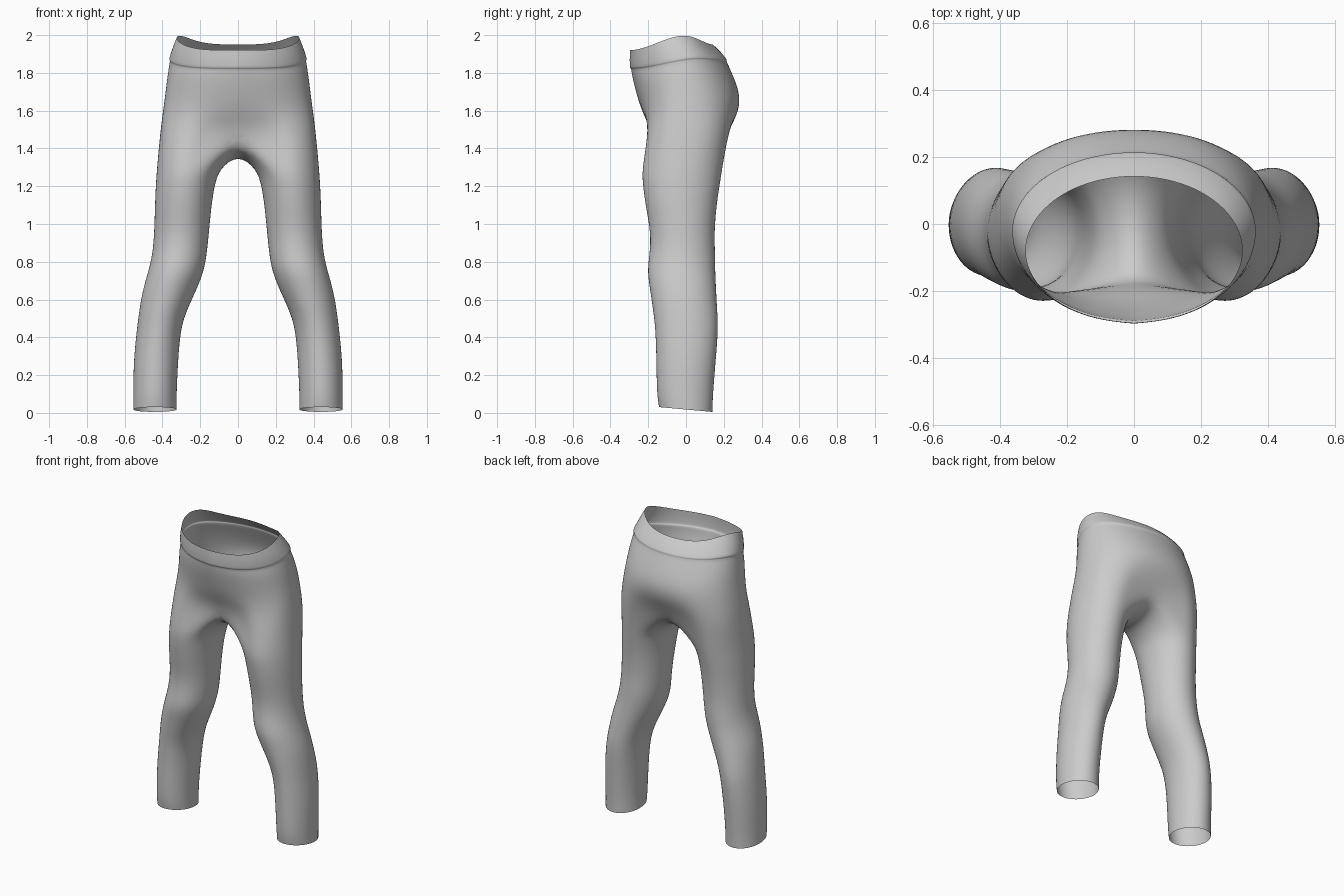
import bpy, bmesh
from math import sin, cos, radians

if "Cube" in bpy.data.objects:
    bpy.data.objects.remove(bpy.data.objects["Cube"])

N, ARC = 18, 13          # points round a leg, points on a pelvis half ring
GROW = 1.015             # makes up for subdivision shrinkage

# Leg sections: z, inner x, outer x, front y, back y
LEG = [(0.018, .325, .555, -.143, .14), (0.10, .325, .555, -.155, .143),
       (0.28, .317, .553, -.157, .158), (0.45, .303, .535, -.162, .172),
       (0.55, .268, .522, -.176, .165), (0.65, .220, .505, -.190, .160),
       (0.75, .180, .475, -.206, .155), (0.84, .165, .453, -.193, .155),
       (0.95, .154, .444, -.186, .150), (1.10, .140, .440, -.215, .162),
       (1.20, .124, .436, -.228, .178), (1.29, .100, .430, -.236, .192)]

# Pelvis half sections: z front, z side, z back, half width,
# front y, back y, middle y, front dip, back dip, roundness
PELVIS = [(1.47, 1.47, 1.47, .413, -.243, .262, .00, .075, .055, .75),
          (1.58, 1.58, 1.58, .400, -.236, .284, .00, .008, .006, .85),
          (1.68, 1.68, 1.68, .386, -.260, .292, .00, 0, 0, .92),
          (1.77, 1.79, 1.78, .374, -.283, .254, -.01, 0, 0, .95),
          (1.82, 1.873, 1.862, .361, -.290, .217, -.02, 0, 0, 1),
          (1.828, 1.883, 1.872, .366, -.297, .217, -.02, 0, 0, 1),
          (1.87, 1.935, 1.91, .351, -.299, .188, -.05, 0, 0, 1),
          (1.92, 2.0, 1.95, .325, -.296, .145, -.08, 0, 0, 1)]

# Crotch seam on the centre plane, back to front: y, z
CROTCH = [(.15, 1.415), (.09, 1.38), (.025, 1.368), (-.045, 1.38), (-.11, 1.42)]


def smooth(t):
    t = min(max(t, 0), 1)
    return t * t * (3 - 2 * t)


def leg_ring(bm, z, x0, x1, yf, yb):
    cx, cy, rx, ry = (x0 + x1) / 2, (yf + yb) / 2, (x1 - x0) / 2, (yb - yf) / 2
    ring = []
    for k in range(N):
        a = radians(-120 + 20 * k)
        tilt = -.013 * sin(a) if z < .05 else 0
        ring.append(bm.verts.new((cx + GROW * rx * cos(a), cy + GROW * ry * sin(a), z + tilt)))
    return ring


def pelvis_ring(bm, zf, zs, zb, w, yf, yb, ym, df, db, e):
    ring = []
    for k in range(ARC):
        a = radians(-90 + 15 * k)
        s, c = sin(a), max(cos(a), 0)
        r = abs(s) ** e
        y = ym + (yf - ym) * r if s < 0 else ym + (yb - ym) * r
        dip = max(0, (abs(s) - .85) / .15)
        y += df * dip if s < 0 else -db * dip
        if s < .35:
            z = zf + (zs - zf) * smooth((s + 1) / 1.35)
        else:
            z = zs + (zb - zs) * smooth((s - .35) / .65)
        x = 0 if k in (0, ARC - 1) else w * 1.008 * c ** e
        ring.append(bm.verts.new((x, y, z)))
    return ring


def bridge(bm, a, b, closed):
    n = len(a)
    for i in range(n if closed else n - 1):
        j = (i + 1) % n
        bm.faces.new((a[i], a[j], b[j], b[i]))


bm = bmesh.new()

# Leg tube
legs = [leg_ring(bm, *row) for row in LEG]
for a, b in zip(legs, legs[1:]):
    bridge(bm, a, b, True)

# Leg joins the seat and the crotch seam
hips = [pelvis_ring(bm, *row) for row in PELVIS]
seam = [bm.verts.new((0, y, z)) for y, z in CROTCH]
bridge(bm, legs[-1], hips[0] + seam, True)

# Seat and waistband
for a, b in zip(hips, hips[1:]):
    bridge(bm, a, b, False)

# Front fly edge and waistband step stay crisp
crease = bm.edges.layers.float.new("crease_edge")
for a, b in zip(hips[1:], hips[2:]):
    bm.edges.get((a[0], b[0]))[crease] = .6
for ring in (hips[4], hips[5]):
    for a, b in zip(ring, ring[1:]):
        bm.edges.get((a, b))[crease] = .5

bmesh.ops.recalc_face_normals(bm, faces=bm.faces)
mesh = bpy.data.meshes.new("trousers")
bm.to_mesh(mesh)
bm.free()
trousers = bpy.data.objects.new("trousers", mesh)
bpy.context.collection.objects.link(trousers)

# Second half and smooth cloth surface
mirror = trousers.modifiers.new("mirror", 'MIRROR')
mirror.use_clip = True
mirror.merge_threshold = .001
sub = trousers.modifiers.new("smooth", 'SUBSURF')
sub.levels = sub.render_levels = 2
for p in mesh.polygons:
    p.use_smooth = True
